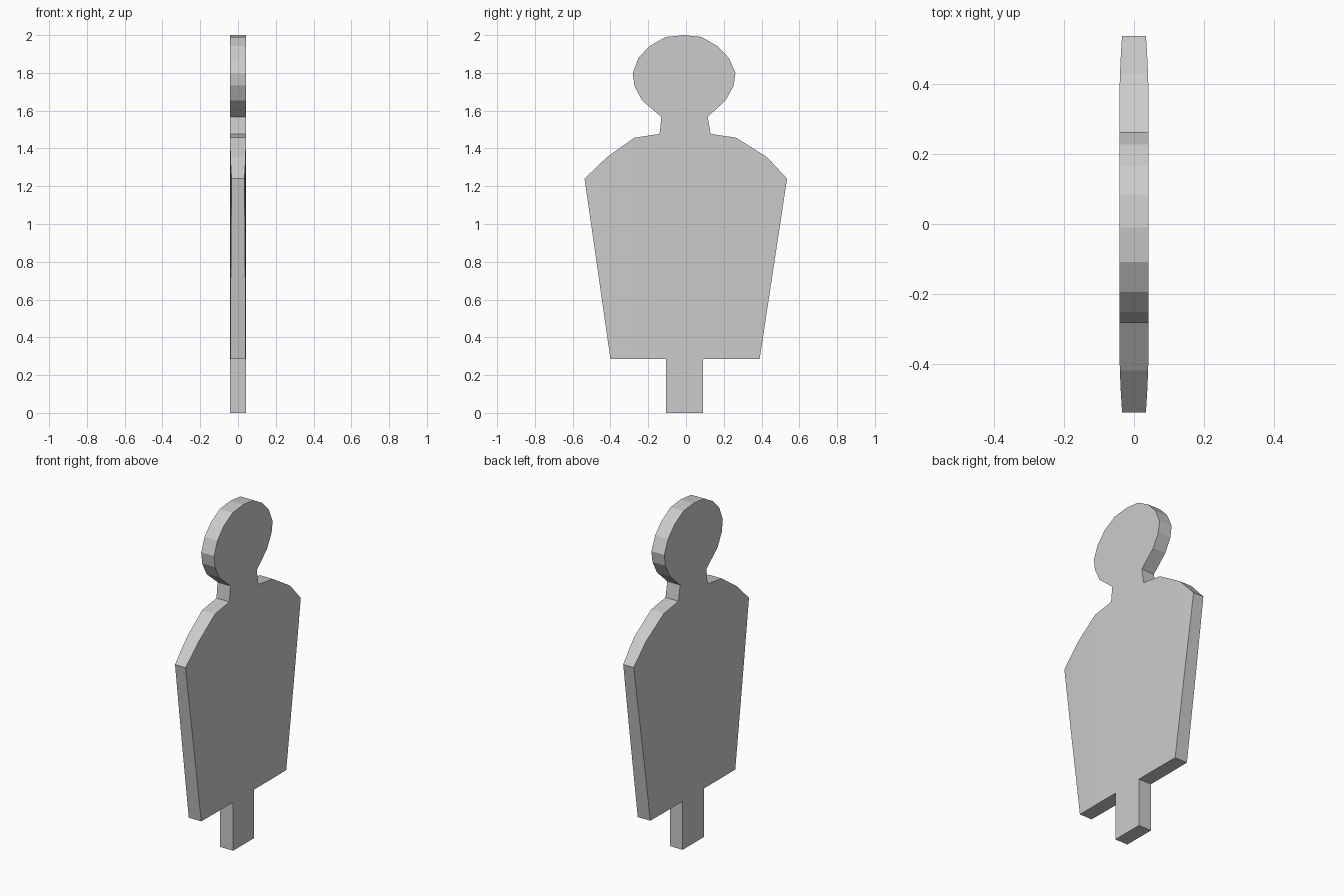
import bpy
import bmesh

if "Cube" in bpy.data.objects:
    bpy.data.objects.remove(bpy.data.objects["Cube"])

HALF_THICKNESS = 0.042
TIP_THICKNESS = 0.034
TAPER_START, TIP_Y = 0.27, 0.536

# Outline rows, bottom to top: left y, right y, z
rows = [
    (-0.105, 0.091, 0.0), (-0.105, 0.091, 0.285),       # stake
    (-0.400, 0.390, 0.285), (-0.537, 0.535, 1.240),     # torso
    (-0.417, 0.428, 1.355), (-0.273, 0.265, 1.457),     # shoulders
    (-0.140, 0.130, 1.477), (-0.130, 0.115, 1.567),     # neck
    (-0.234, 0.210, 1.655), (-0.273, 0.252, 1.732),     # head
    (-0.282, 0.262, 1.800), (-0.251, 0.226, 1.880),
    (-0.193, 0.167, 1.942), (-0.108, 0.083, 1.990),
]
outline = [(r, z) for _, r, z in rows] + [(-0.01, 2.0)]
outline += [(l, z) for l, _, z in reversed(rows)]

# Flat board extruded from the outline
bm = bmesh.new()
face = bm.faces.new([bm.verts.new((-1, y, z)) for y, z in outline])
ext = bmesh.ops.extrude_face_region(bm, geom=[face], use_keep_orig=True)
for v in ext["geom"]:
    if isinstance(v, bmesh.types.BMVert):
        v.co.x = 1
bmesh.ops.triangulate(bm, faces=[f for f in bm.faces if len(f.verts) > 4])

# Vertical cuts so the board can thin gently towards the shoulder tips
for y in (-0.47, -0.40, -0.27, 0.27, 0.40, 0.47):
    bmesh.ops.bisect_plane(bm, geom=bm.verts[:] + bm.edges[:] + bm.faces[:],
                           dist=1e-5, plane_co=(0, y, 0), plane_no=(0, 1, 0))
for v in bm.verts:
    t = max(0.0, (abs(v.co.y) - TAPER_START) / (TIP_Y - TAPER_START))
    v.co.x *= HALF_THICKNESS - (HALF_THICKNESS - TIP_THICKNESS) * t ** 2.5

bmesh.ops.recalc_face_normals(bm, faces=bm.faces[:])
mesh = bpy.data.meshes.new("target_board")
bm.to_mesh(mesh)
bm.free()
board = bpy.data.objects.new("target_board", mesh)
bpy.context.collection.objects.link(board)
